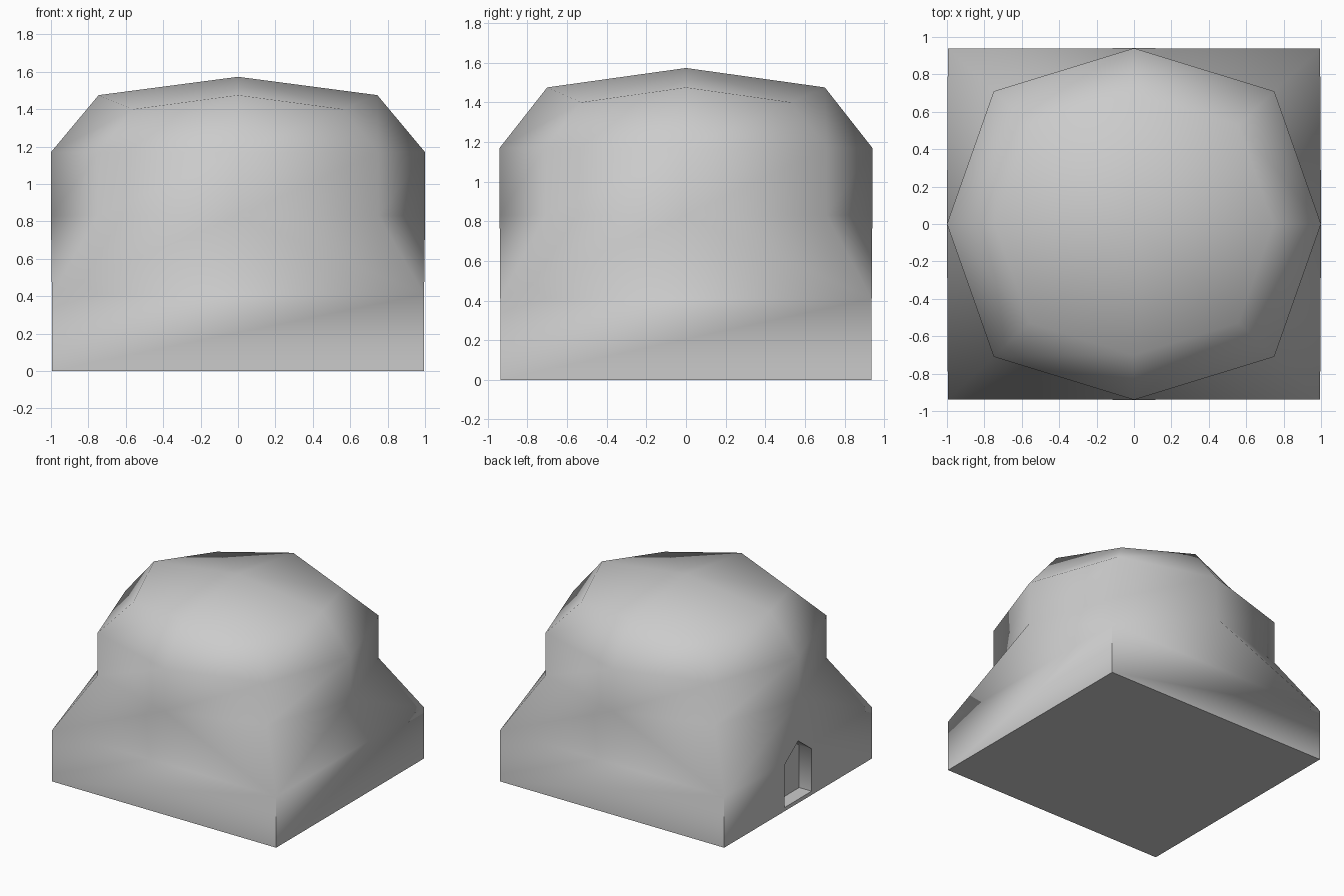
import bpy, bmesh
from math import radians

if "Cube" in bpy.data.objects:
    bpy.data.objects.remove(bpy.data.objects["Cube"])

HX, HY = 0.995, 0.937          # half size of the square foot


def new_object(name, bm):
    bmesh.ops.recalc_face_normals(bm, faces=bm.faces)
    mesh = bpy.data.meshes.new(name)
    bm.to_mesh(mesh)
    bm.free()
    obj = bpy.data.objects.new(name, mesh)
    bpy.context.collection.objects.link(obj)
    return obj


def square(bm, z):
    return [bm.verts.new((sx * HX, sy * HY, z))
            for sx, sy in ((1, 1), (-1, 1), (-1, -1), (1, -1))]


def octagon(bm, scale, z_axis, z_diag):
    dirs = ((1, 0), (.75, .755), (0, 1), (-.75, .755),
            (-1, 0), (-.75, -.755), (0, -1), (.75, -.755))
    return [bm.verts.new((x * scale, y * 0.94 * scale, z_diag if i % 2 else z_axis))
            for i, (x, y) in enumerate(dirs)]


def bridge(bm, a, b):
    n = len(a)
    for i in range(n):
        j = (i + 1) % n
        bm.faces.new((a[i], a[j], b[j], b[i]))


# Hut body: square foot, transition to octagonal drum, faceted dome
bm = bmesh.new()
foot, ledge = square(bm, 0), square(bm, 0.41)
drum = octagon(bm, 1.0, 0.83, 0.83)
eave = octagon(bm, 1.0, 1.17, 1.17)
crown = octagon(bm, 0.745, 1.475, 1.40)
apex = bm.verts.new((0, 0, 1.573))
bm.faces.new(foot[::-1])
bridge(bm, foot, ledge)
for i in range(4):
    mid, diag, nxt = drum[2 * i], drum[2 * i + 1], drum[(2 * i + 2) % 8]
    bm.faces.new((ledge[i - 1], ledge[i], mid))
    bm.faces.new((mid, ledge[i], diag))
    bm.faces.new((diag, ledge[i], nxt))
bridge(bm, drum, eave)
bridge(bm, eave, crown)
for i in range(8):
    bm.faces.new((crown[i], crown[(i + 1) % 8], apex))
hut = new_object("domed_hut", bm)

# Pointed doorway recess in the left wall
bm = bmesh.new()
outline = ((-.172, .03), (.172, .03), (.172, .37), (0, .5), (-.172, .37))
outer, inner = [[bm.verts.new((x, y, z)) for y, z in outline] for x in (-1.2, -0.885)]
bridge(bm, outer, inner)
bm.faces.new(outer)
bm.faces.new(inner)
cutter = new_object("doorway_cutter", bm)
cutter.hide_render = True

cut = hut.modifiers.new("doorway", 'BOOLEAN')
cut.operation = 'DIFFERENCE'
cut.solver = 'EXACT'
cut.object = cutter
bpy.context.view_layer.objects.active = hut
hut.select_set(True)
bpy.ops.object.modifier_apply(modifier=cut.name)
bpy.data.objects.remove(cutter)

# Soft shading, with crisp corners and door edges
bpy.ops.object.shade_smooth_by_angle(angle=radians(60))
